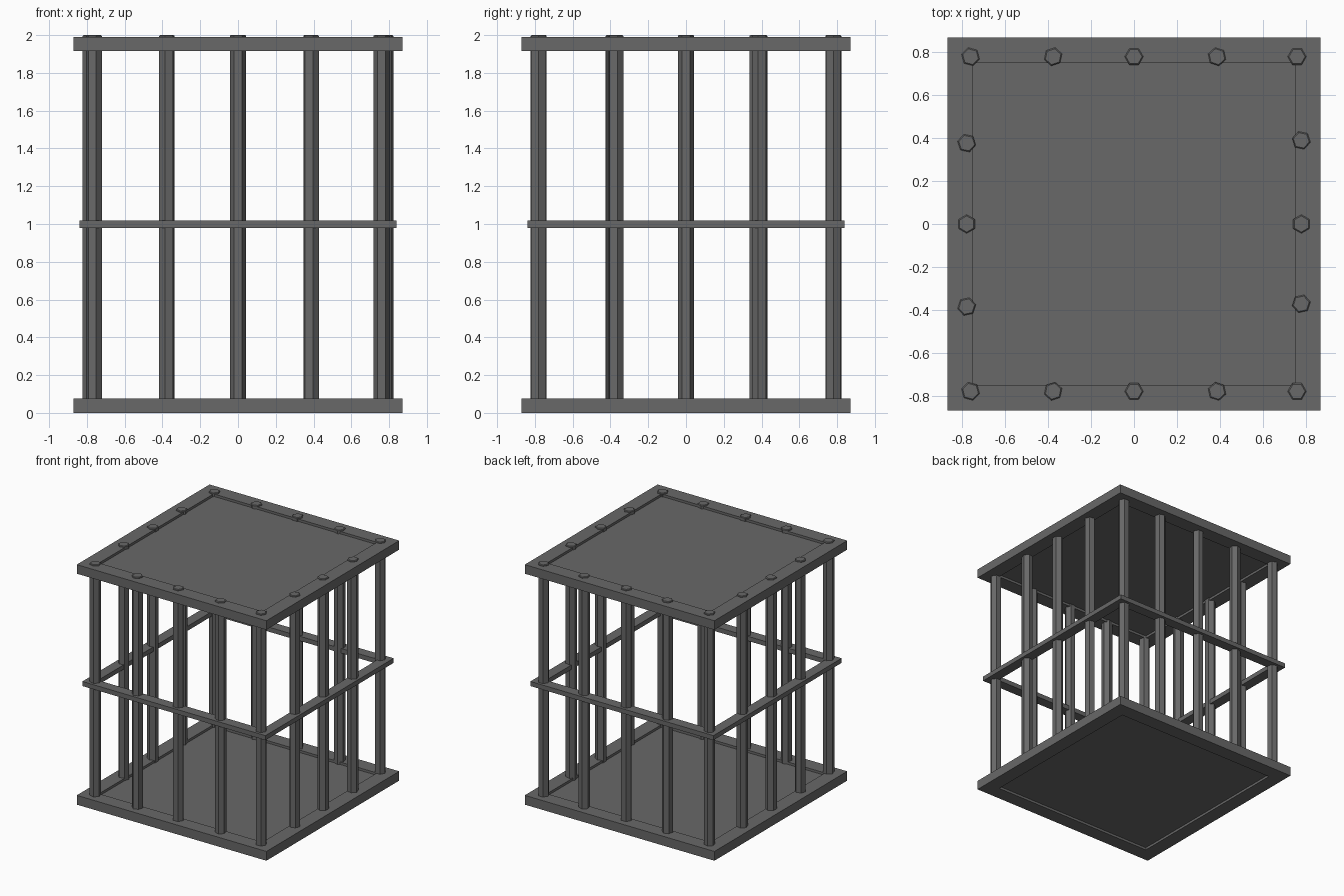
import bpy, bmesh, math

if "Cube" in bpy.data.objects:
    bpy.data.objects.remove(bpy.data.objects["Cube"])

metal = bpy.data.materials.new("dark_grey_metal")
metal.diffuse_color = (0.14, 0.14, 0.14, 1)
metal.use_nodes = True
metal.node_tree.nodes["Principled BSDF"].inputs["Base Color"].default_value = metal.diffuse_color


def finish(name, bm):
    bmesh.ops.recalc_face_normals(bm, faces=bm.faces[:])
    me = bpy.data.meshes.new(name)
    bm.to_mesh(me)
    bm.free()
    me.materials.append(metal)
    ob = bpy.data.objects.new(name, me)
    bpy.context.collection.objects.link(ob)
    return ob


def square_slab(name, half, inner, z0, z1, recess=None):
    """Square slab with a recessed panel on both sides, or a hole right through."""
    bm = bmesh.new()
    bmesh.ops.create_cube(bm, size=1)
    for v in bm.verts:
        v.co.x *= 2 * half
        v.co.y *= 2 * half
        v.co.z = z1 if v.co.z > 0 else z0
    bm.normal_update()
    ends = [f for f in bm.faces if abs(f.normal.z) > 0.9]
    bmesh.ops.inset_individual(bm, faces=ends, thickness=half - inner)
    if recess is None:
        edges = [e for f in ends for e in f.edges]
        bmesh.ops.delete(bm, geom=ends, context='FACES_ONLY')
        bmesh.ops.bridge_loops(bm, edges=edges)
    else:
        # sink the inset panels by building a second loop and moving it inward
        for f in ends:
            s = 1 if f.normal.z > 0 else -1
            new = bmesh.ops.extrude_discrete_faces(bm, faces=[f])["faces"][0]
            for v in new.verts:
                v.co.z -= s * recess
    return finish(name, bm)


# floor, roof and middle band
square_slab("floor_plate", 0.87, 0.70, 0.0, 0.077, 0.02)
square_slab("roof_plate", 0.87, 0.70, 1.915, 1.99, 0.02)
square_slab("middle_band", 0.84, 0.72, 0.98, 1.018)


# hexagonal bars whose tops poke through the roof: x, y, rotation in degrees
bars = []
for y in (-0.78, 0.78):
    bars += [(-0.762, y, 15), (-0.377, y, -12), (0, y, 30), (0.387, y, 12), (0.76, y, 30)]
bars += [(-0.78, 0.377, 18), (-0.78, 0, 0), (-0.78, -0.385, -18),
         (0.78, 0.39, 18), (0.78, 0, 0), (0.78, -0.372, -18)]

for i, (x, y, rot) in enumerate(bars):
    bm = bmesh.new()
    bmesh.ops.create_cone(bm, cap_ends=True, segments=6, radius1=0.0435,
                          radius2=0.0435, depth=1.96)
    # slight chamfer on the exposed top
    top = [e for e in bm.edges if all(v.co.z > 0 for v in e.verts)]
    bmesh.ops.bevel(bm, geom=top, offset=0.005, segments=1, affect='EDGES')
    ob = finish("cage_bar_%02d" % (i + 1), bm)
    ob.location = (x, y, 1.02)
    ob.rotation_euler.z = math.radians(rot)
